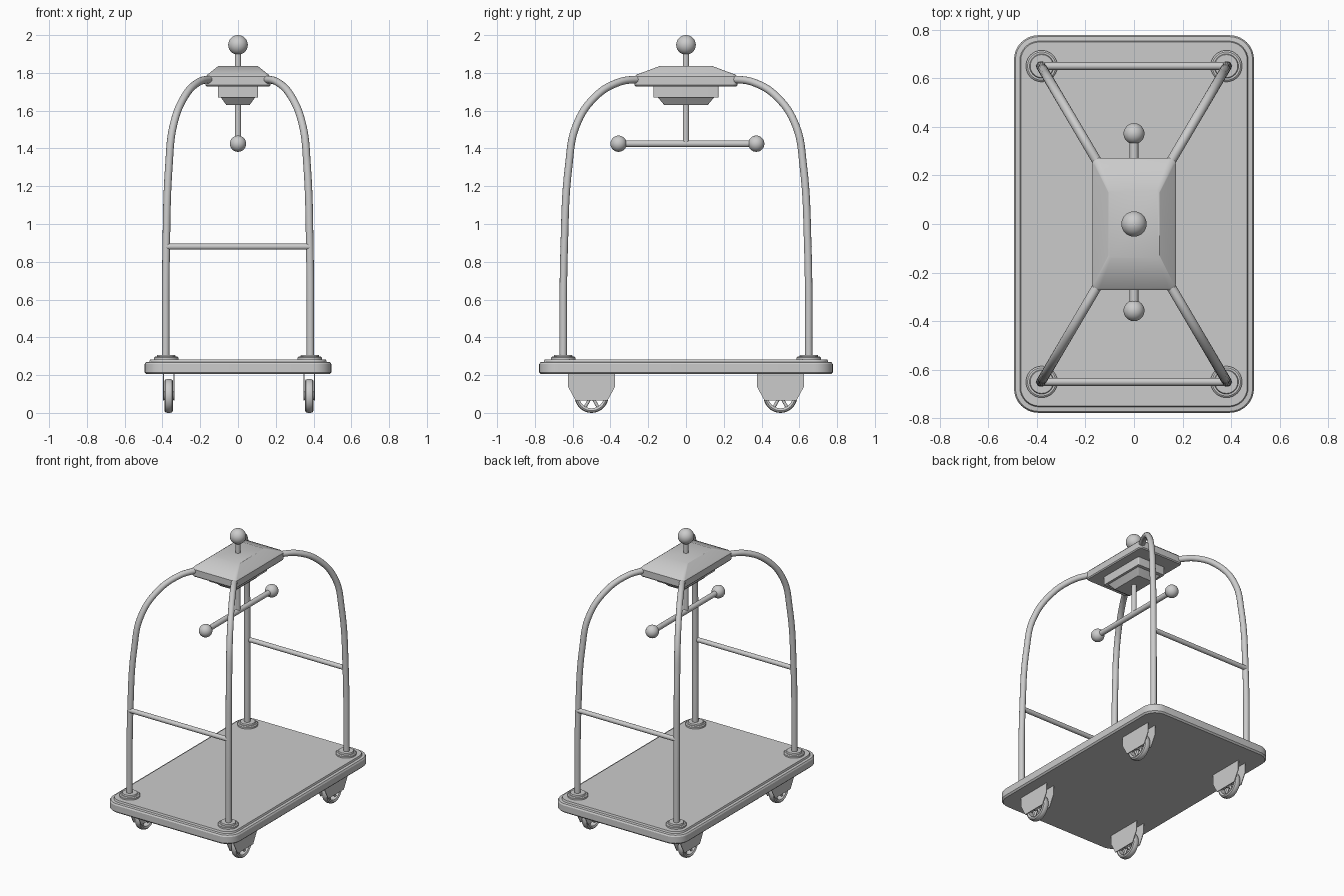
import bpy, bmesh, math
from mathutils import Vector, Matrix

if "Cube" in bpy.data.objects:
    bpy.data.objects.remove(bpy.data.objects["Cube"])


def finish(name, bm):
    bmesh.ops.recalc_face_normals(bm, faces=bm.faces)
    me = bpy.data.meshes.new(name)
    bm.to_mesh(me)
    bm.free()
    ob = bpy.data.objects.new(name, me)
    bpy.context.collection.objects.link(ob)
    return ob


def loft(name, layers, seg=8):
    """Stack of rounded rectangles (half x, half y, corner radius, z)."""
    bm = bmesh.new()
    rings = []
    for hx, hy, r, z in layers:
        ring = []
        for q, (sx, sy) in enumerate(((1, 1), (-1, 1), (-1, -1), (1, -1))):
            for i in range(seg + 1):
                a = math.pi / 2 * (q + i / seg)
                ring.append(bm.verts.new((sx * (hx - r) + r * math.cos(a),
                                          sy * (hy - r) + r * math.sin(a), z)))
        rings.append(ring)
    n = len(rings[0])
    for a, b in zip(rings, rings[1:]):
        for i in range(n):
            bm.faces.new((a[i], a[(i + 1) % n], b[(i + 1) % n], b[i]))
    bm.faces.new(rings[0])
    bm.faces.new(rings[-1])
    return finish(name, bm)


def lathe(name, profile, loc, axis='Z', steps=40, closed=False):
    """Spin (radius, height) points about an axis."""
    bm = bmesh.new()
    pts = [bm.verts.new((r, 0, h)) for r, h in profile]
    edges = [bm.edges.new(p) for p in zip(pts, pts[1:])]
    if closed:
        edges.append(bm.edges.new((pts[-1], pts[0])))
    bmesh.ops.spin(bm, geom=pts + edges, cent=(0, 0, 0), axis=(0, 0, 1),
                   angle=math.tau, steps=steps)
    bmesh.ops.remove_doubles(bm, verts=bm.verts, dist=1e-5)
    if axis == 'X':
        bm.transform(Matrix.Rotation(math.pi / 2, 4, 'Y'))
    bm.transform(Matrix.Translation(loc))
    return finish(name, bm)


def rod(name, a, b, r):
    a, b = Vector(a), Vector(b)
    bm = bmesh.new()
    bmesh.ops.create_cone(bm, cap_ends=True, segments=24, radius1=r, radius2=r,
                          depth=(b - a).length)
    bm.transform(Matrix.Translation((a + b) / 2) @
                 (b - a).to_track_quat('Z', 'Y').to_matrix().to_4x4())
    return finish(name, bm)


def ball(name, loc, r):
    bm = bmesh.new()
    bmesh.ops.create_uvsphere(bm, u_segments=32, v_segments=16, radius=r)
    bm.transform(Matrix.Translation(loc))
    return finish(name, bm)


# Platform with bevelled rim
loft("platform", [(.484, .767, .09, .205), (.494, .777, .1, .215),
                  (.494, .777, .1, .258), (.488, .771, .094, .268),
                  (.470, .753, .08, .270), (.466, .749, .076, .282)])

# Canopy block joining the four posts
loft("canopy", [(.166, .266, .02, 1.728), (.172, .272, .025, 1.735),
                (.172, .272, .025, 1.78), (.163, .263, .022, 1.79),
                (.105, .14, .012, 1.836)])
loft("canopy_lower_box", [(.107, .172, .008, 1.67), (.107, .172, .008, 1.73)])
loft("canopy_funnel", [(.062, .115, .006, 1.63), (.092, .15, .006, 1.672)])

# Corner posts bending inward to the canopy, with base flanges
path = [(1, .28), (.992, .88), (.955, 1.31), (.895, 1.52), (.745, 1.67),
        (.55, 1.75), (.36, 1.768)]
for sx in (-1, 1):
    for sy in (-1, 1):
        cu = bpy.data.curves.new("post", 'CURVE')
        cu.dimensions = '3D'
        cu.bevel_depth = .02
        cu.bevel_resolution = 5
        cu.use_fill_caps = True
        sp = cu.splines.new('BEZIER')
        sp.resolution_u = 8
        sp.bezier_points.add(len(path) - 1)
        for p, (t, z) in zip(sp.bezier_points, path):
            p.co = (sx * .383 * t, sy * .65 * t, z)
            p.handle_left_type = p.handle_right_type = 'AUTO'
        bpy.context.collection.objects.link(bpy.data.objects.new("post", cu))
        lathe("post_flange", [(0, .278), (.065, .278), (.065, .293), (.058, .298),
                              (.05, .298), (.047, .307), (0, .307)],
              (sx * .38, sy * .65, 0))

# End rails
for sy in (-1, 1):
    rod("end_rail", (-.38, sy * .65, .88), (.38, sy * .65, .88), .016)

# Finial, drop rod and hanging bar
rod("centre_rod", (0, 0, 1.425), (0, 0, 1.95), .017)
ball("finial_ball", (0, 0, 1.948), .052)
rod("hanging_bar", (0, -.357, 1.425), (0, .372, 1.425), .018)
for y in (-.357, .372):
    ball("bar_end_ball", (0, y, 1.425), .043)

# Casters: tyre, spokes, hub and two fork plates
tyre = [(.066, -.018), (.078, -.023), (.086, -.018), (.09, -.008),
        (.09, .008), (.086, .018), (.078, .023), (.066, .018)]
fork = [(-.125, .207), (.125, .207), (.125, .14), (.085, .066), (-.085, .066), (-.125, .14)]
for x in (-.367, .377):
    for y in (-.5, .5):
        lathe("wheel_tyre", tyre, (x, y, .09), 'X', 32, True)
        lathe("wheel_hub", [(0, -.027), (.022, -.027), (.022, .027), (0, .027)],
              (x, y, .09), 'X', 24)
        for k in range(6):
            a = math.tau * k / 6
            rod("wheel_spoke", (x, y, .09),
                (x, y + .07 * math.cos(a), .09 + .07 * math.sin(a)), .008)
        for s in (-1, 1):
            bm = bmesh.new()
            f = bm.faces.new([bm.verts.new((x + s * .026, y + u, z)) for u, z in fork])
            g = bmesh.ops.extrude_face_region(bm, geom=[f])["geom"]
            bmesh.ops.translate(bm, vec=(s * .005, 0, 0),
                                verts=[v for v in g if isinstance(v, bmesh.types.BMVert)])
            finish("fork_plate", bm)

# Smooth rounded surfaces, keep hard edges
for ob in bpy.context.collection.objects:
    if ob.type == 'MESH':
        ob.select_set(True)
        bpy.context.view_layer.objects.active = ob
bpy.ops.object.shade_smooth_by_angle(angle=math.radians(30))
